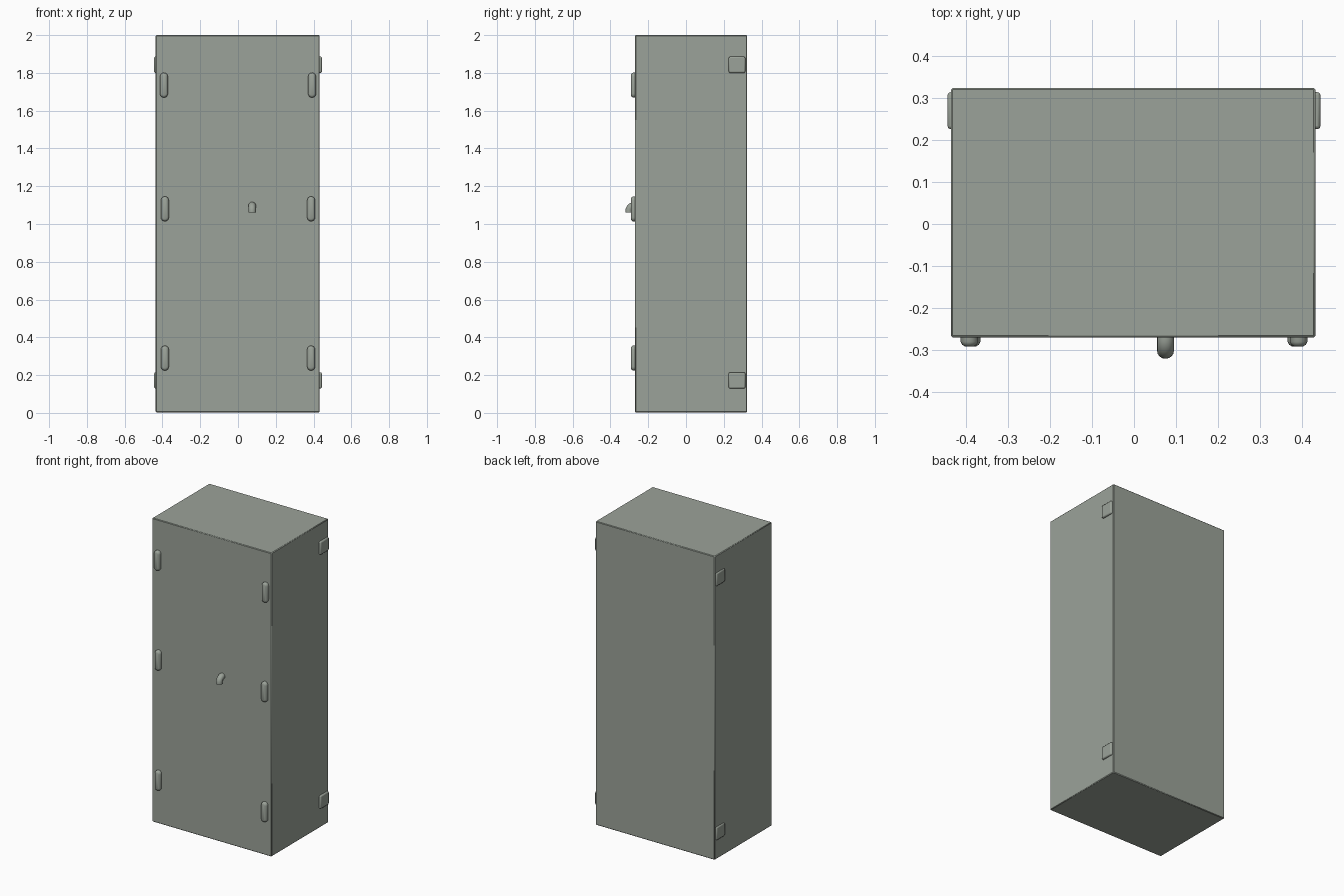
import bpy, bmesh, math
from mathutils import Vector

if "Cube" in bpy.data.objects:
    bpy.data.objects.remove(bpy.data.objects["Cube"])

mat = bpy.data.materials.new("grey green paint")
mat.diffuse_color = (0.33, 0.365, 0.32, 1)
mat.use_nodes = True
mat.node_tree.nodes["Principled BSDF"].inputs["Base Color"].default_value = mat.diffuse_color


def finish(name, bm, bevel=0.0, segments=2):
    bmesh.ops.recalc_face_normals(bm, faces=bm.faces[:])
    me = bpy.data.meshes.new(name)
    bm.to_mesh(me)
    bm.free()
    ob = bpy.data.objects.new(name, me)
    bpy.context.collection.objects.link(ob)
    me.materials.append(mat)
    if bevel:
        mod = ob.modifiers.new("bevel", 'BEVEL')
        mod.width = bevel
        mod.segments = segments
    bpy.ops.object.select_all(action='DESELECT')
    bpy.context.view_layer.objects.active = ob
    ob.select_set(True)
    bpy.ops.object.shade_smooth_by_angle(angle=math.radians(35))
    return ob


def box(name, lo, hi, bevel, segments=2):
    bm = bmesh.new()
    bmesh.ops.create_cube(bm, size=1)
    for v in bm.verts:
        v.co = Vector([(a + b) / 2 + c * (b - a) for a, b, c in zip(lo, hi, v.co)])
    return finish(name, bm, bevel, segments)


def loft(name, rings):
    bm = bmesh.new()
    loops = [[bm.verts.new(p) for p in r] for r in rings]
    n = len(loops[0])
    for a, b in zip(loops, loops[1:]):
        for i in range(n):
            j = (i + 1) % n
            bm.faces.new((a[i], a[j], b[j], b[i]))
    bm.faces.new(loops[0])
    bm.faces.new(loops[-1])
    return finish(name, bm)


def stadium(cx, cz, y, r, half):
    # upright oblong outline with round ends
    pts = []
    for k in range(18):
        a = math.pi * (k if k < 9 else k - 1) / 8
        s = half - r if k < 9 else r - half
        pts.append((cx + r * math.cos(a), y, cz + r * math.sin(a) + s))
    return pts


# cabinet body
box("cabinet_body", (-0.436, -0.27, 0.003), (0.432, 0.324, 2.0), 0.004, 1)

# raised oblong hinges on both edges of the front
for side, sx in (("left", -1), ("right", 1)):
    for level, z in (("top", 1.735), ("middle", 1.08), ("bottom", 0.29)):
        x = sx * (0.392 if level == "top" else 0.387)
        loft(f"{side}_{level}_hinge", [
            stadium(x, z, -0.262, 0.021, 0.066),
            stadium(x, z, -0.281, 0.021, 0.066),
            stadium(x, z, -0.288, 0.017, 0.062),
            stadium(x, z, -0.292, 0.010, 0.054)])

# square pads on the sides near the back
for side, sx in (("left", -1), ("right", 1)):
    for level, z in (("top", 1.843), ("bottom", 0.172)):
        a, b = sorted((sx * 0.42, sx * 0.444))
        box(f"{side}_{level}_pad", (a, 0.226, z - 0.043), (b, 0.314, z + 0.043), 0.007)

# hooded elbow knob that turns down from the door
rings = []
cy, cz, R, r = -0.272, 1.068, 0.03, 0.019
path = [(-0.26, cz + R, 0.0)]
for k in range(9):
    t = math.pi / 2 * k / 8
    path.append((cy - R * math.sin(t), cz + R * math.cos(t), t))
path.append((cy - R, 1.06, math.pi / 2))
for y, z, t in path:
    ring = []
    for k in range(16):
        a = 2 * math.pi * k / 16
        u = r * math.sin(a)
        ring.append((0.075 + 0.02 * math.cos(a),
                     y - u * math.sin(t), z + u * math.cos(t)))
    rings.append(ring)
loft("door_knob", rings)
